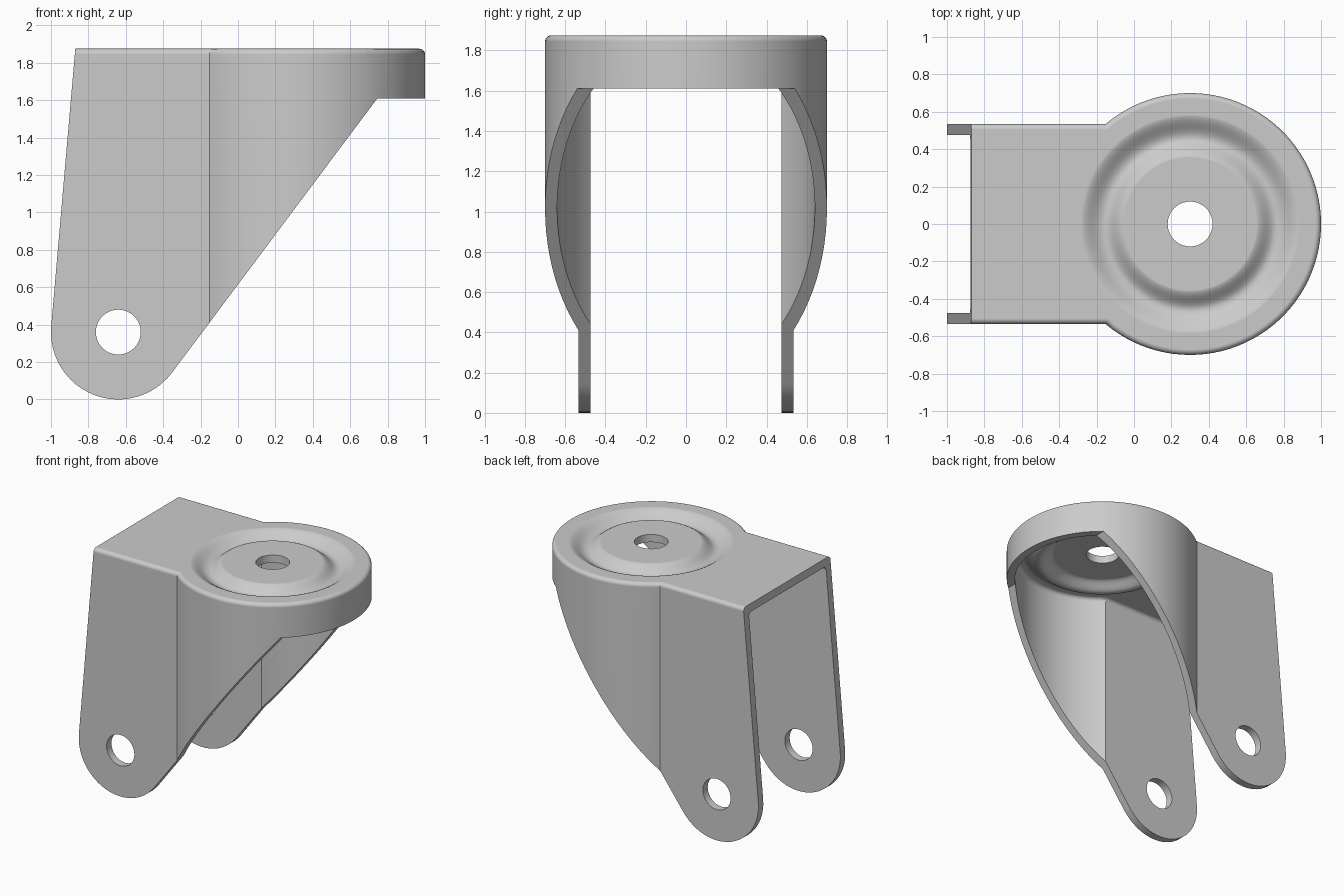
import bpy, bmesh
from math import sin, cos, pi, sqrt, acos, asin, atan2, hypot

if "Cube" in bpy.data.objects:
    bpy.data.objects.remove(bpy.data.objects["Cube"])

TOP, WALL, FILLET = 1.875, 0.06, 0.03
CX, R, HALF_W = 0.30, 0.70, 0.535          # round head and straight cheeks
AX, AZ, LUG_R = -0.64, 0.36, 0.36          # axle lug


def loft(name, rings, closed=False):
    """Skin equal-length point rings; cap the ends or close into a loop."""
    bm = bmesh.new()
    vs = [[bm.verts.new(p) for p in ring] for ring in rings]
    n = len(vs[0])
    pairs = list(zip(vs, vs[1:])) + ([(vs[-1], vs[0])] if closed else [])
    for a, b in pairs:
        for i in range(n):
            j = (i + 1) % n
            bm.faces.new((a[i], a[j], b[j], b[i]))
    if not closed:
        bm.faces.new(vs[0])
        bm.faces.new(vs[-1])
    bmesh.ops.recalc_face_normals(bm, faces=bm.faces)
    me = bpy.data.meshes.new(name)
    bm.to_mesh(me)
    bm.free()
    ob = bpy.data.objects.new(name, me)
    bpy.context.collection.objects.link(ob)
    return ob


def boolean(ob, tool, op='DIFFERENCE'):
    m = ob.modifiers.new(op, 'BOOLEAN')
    m.object, m.operation, m.solver = tool, op, 'EXACT'
    bpy.context.view_layer.objects.active = ob
    bpy.ops.object.modifier_apply(modifier=m.name)
    bpy.data.objects.remove(tool)


def keyhole(off, z, back, seg=72):
    """Plan outline: round head joined to a straight channel."""
    r, w = R - off, HALF_W - off
    a = pi - asin(w / r)
    pts = [(CX + r * cos(t), r * sin(t), z)
           for t in (-a + 2 * a * i / seg for i in range(seg + 1))]
    return pts + [(back, w, z), (back, -w, z)]


def keyhole_solid(name, off, top, bottom, back):
    rings = [keyhole(off, bottom, back)]
    for i in range(6):
        t = pi / 2 * i / 5
        rings.append(keyhole(off + FILLET * (1 - cos(t)),
                             top - FILLET * (1 - sin(t)), back))
    return loft(name, rings)


def groove(top, seg=72):
    """Ring cutter with a smooth bearing-race cross-section."""
    r_in, r_mid, r_out, depth = 0.35, 0.46, 0.59, 0.06
    prof = []
    for i in range(17):
        u = i / 8 - 1
        r = r_mid + u * (r_out - r_mid if u > 0 else r_mid - r_in)
        prof.append((r, top + 0.0008 - depth * (1 + cos(pi * u)) / 2))
    prof += [(r_out, top + 0.1), (r_in, top + 0.1)]
    rings = [[(CX + r * cos(t), r * sin(t), z) for r, z in prof]
             for t in (2 * pi * k / seg for k in range(seg))]
    return loft("groove_cutter", rings, closed=True)


def side_prism(name, pts):
    return loft(name, [[(x, y, z) for x, z in pts] for y in (-1, 1)])


def circle(r, n=40):
    return [(r * cos(2 * pi * i / n), r * sin(2 * pi * i / n)) for i in range(n)]


def tangent(px, pz, side):
    dx, dz = px - AX, pz - AZ
    return atan2(dz, dx) + side * acos(LUG_R / hypot(dx, dz))


# Pressed sheet: outer form minus inner form, both carrying the race groove
fork = keyhole_solid("caster_fork", 0, TOP, -0.1, -1.2)
boolean(fork, groove(TOP))
inner = keyhole_solid("inner_cutter", WALL, TOP - WALL, -0.2, -1.3)
boolean(inner, groove(TOP - WALL))
boolean(fork, inner)

# Side silhouette with rounded axle lug
a0 = tangent(0.745, 1.61, -1)
a1 = tangent(-0.87, TOP, 1) - 2 * pi
arc = [(AX + LUG_R * cos(t), AZ + LUG_R * sin(t))
       for t in (a0 + (a1 - a0) * i / 24 for i in range(25))]
lx, lz = arc[-1]
top_x = lx + (-0.87 - lx) * (2.0 - lz) / (TOP - lz)
sil = [(top_x, 2.0), (1.1, 2.0), (1.1, 1.61), (0.745, 1.61)] + arc
boolean(fork, side_prism("silhouette_cutter", sil), 'INTERSECT')

# Axle holes and kingpin hole
boolean(fork, side_prism("axle_cutter", [(AX + x, AZ + z) for x, z in circle(0.12)]))
boolean(fork, loft("pin_cutter", [[(CX + x, y, z) for x, y in circle(0.12)]
                                  for z in (1.5, 2.1)]))

# Smooth shading with crisp edges
bpy.ops.object.select_all(action='DESELECT')
fork.select_set(True)
bpy.context.view_layer.objects.active = fork
bpy.ops.object.shade_smooth_by_angle(angle=0.52)
wn = fork.modifiers.new("flat_faces", 'WEIGHTED_NORMAL')
wn.keep_sharp = True
